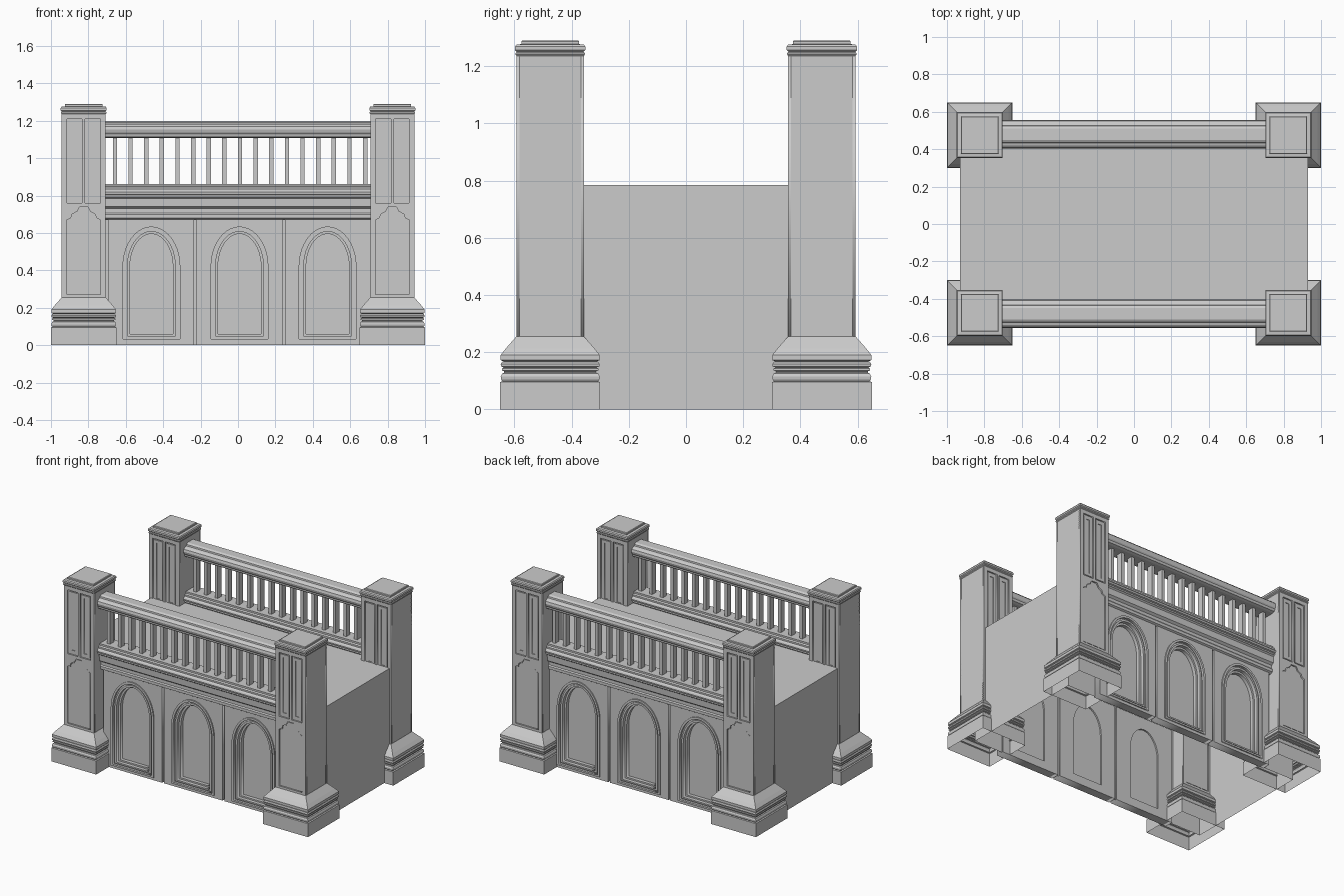
import bpy, bmesh, math
from mathutils import Matrix

if "Cube" in bpy.data.objects:
    bpy.data.objects.remove(bpy.data.objects["Cube"])

PX, PY = -0.825, -0.475      # pillar centre
RY = -0.48                   # railing centre line


def finish(name, mesh, axes):
    """Add the object and mirror it over the model centre."""
    ob = bpy.data.objects.new(name, mesh)
    bpy.context.collection.objects.link(ob)
    if any(axes):
        m = ob.modifiers.new("mirror", 'MIRROR')
        m.use_axis = axes
        m.use_mirror_merge = False
    return ob


def from_bm(name, bm, axes):
    bmesh.ops.recalc_face_normals(bm, faces=bm.faces)
    mesh = bpy.data.meshes.new(name)
    bm.to_mesh(mesh)
    bm.free()
    return finish(name, mesh, axes)


def plate(name, loops, y0, y1, axes):
    """Flat plate in the XZ plane from y0 to y1; inner loops become holes."""
    cu = bpy.data.curves.new(name, 'CURVE')
    cu.dimensions, cu.fill_mode = '2D', 'BOTH'
    cu.extrude = abs(y1 - y0) / 2
    for loop in loops:
        sp = cu.splines.new('POLY')
        sp.points.add(len(loop) - 1)
        for p, (x, z) in zip(sp.points, loop):
            p.co = (x, z, 0, 1)
        sp.use_cyclic_u = True
    tmp = bpy.data.objects.new(name + "_outline", cu)
    bpy.context.collection.objects.link(tmp)
    deps = bpy.context.evaluated_depsgraph_get()
    mesh = bpy.data.meshes.new_from_object(tmp.evaluated_get(deps))
    bpy.data.objects.remove(tmp)
    mesh.transform(Matrix.Translation((0, (y0 + y1) / 2, 0)) @ Matrix.Rotation(math.pi / 2, 4, 'X'))
    return finish(name, mesh, axes)


def rect(x0, x1, z0, z1):
    return [(x0, z0), (x1, z0), (x1, z1), (x0, z1)]


def arch(cx, h, z0, spring=0.42, n=20):
    """Arched outline of half width h, slightly taller than round."""
    rise = h + 0.06
    return [(cx - h, z0), (cx + h, z0)] + [
        (cx + h * math.cos(math.pi * i / n), spring + rise * math.sin(math.pi * i / n))
        for i in range(n + 1)]


def square_tower(name, cx, cy, profile, axes):
    """Stack of square rings (half x, half y, z), open at the bottom."""
    bm = bmesh.new()
    rings = [[bm.verts.new((cx + sx * hx, cy + sy * hy, z))
              for sx, sy in ((-1, -1), (1, -1), (1, 1), (-1, 1))] for hx, hy, z in profile]
    for a, b in zip(rings, rings[1:]):
        for i in range(4):
            j = (i + 1) % 4
            bm.faces.new((a[i], a[j], b[j], b[i]))
    bm.faces.new(rings[-1])
    return from_bm(name, bm, axes)


def moulding(name, front, back, x0, x1):
    """Profile of (half depth, z) run along x."""
    pts = [(RY - h, z) for h, z in front] + [(RY + h, z) for h, z in reversed(back)]
    bm = bmesh.new()
    f = bm.faces.new([bm.verts.new((x0, y, z)) for y, z in pts])
    out = bmesh.ops.extrude_face_region(bm, geom=[f], use_keep_orig=True)
    verts = [v for v in out['geom'] if isinstance(v, bmesh.types.BMVert)]
    bmesh.ops.translate(bm, verts=verts, vec=(x1 - x0, 0, 0))
    return from_bm(name, bm, (False, True, False))


BOTH, FB = (True, True, False), (False, True, False)

# main block with the deck on top, open underneath
square_tower("deck_block", 0, 0, [(0.93, 0.46, 0), (0.93, 0.46, 0.785)], (False,) * 3)

# pillar feet
foot = [(.175, 0), (.175, .095), (.167, .098), (.172, .105), (.173, .115), (.168, .125),
        (.161, .128), (.161, .133), (.169, .136), (.169, .143), (.161, .146), (.172, .15),
        (.173, .158), (.168, .166), (.163, .168), (.173, .172), (.173, .19),
        (.155, .213), (.118, .255)]
square_tower("pillar_foot", PX, PY, [(h, h, z) for h, z in foot], BOTH)

# pillar shafts and caps
square_tower("pillar_shaft", PX, PY, [(.1175, .108, .2), (.1175, .108, 1.24)], BOTH)
cap = [(.1175, 1.235), (.121, 1.24), (.121, 1.246), (.117, 1.25), (.123, 1.256), (.123, 1.268),
       (.118, 1.275), (.101, 1.277), (.101, 1.287), (.097, 1.29)]
square_tower("pillar_cap", PX, PY, [(h, h, z) for h, z in cap], BOTH)

# carved panelling on the front and back face of each shaft
half_top = [(.09, .67), (.068, .68), (.062, .70), (.035, .715), (.022, .74)]
lower = [(-.09, .27), (.09, .27)] + half_top + [(-x, z) for x, z in reversed(half_top)]
lower = [(PX + x, z) for x, z in lower]
lower_in = [(PX + (x - PX) * .94, .51 + (z - .51) * .975) for x, z in lower]
for side, s in (("outer", -1), ("inner", 1)):
    y_in, y_mid, y_out = (PY + s * d for d in (.105, .113, .1185))
    uppers = [rect(PX - .09, PX - .008, .76, 1.21), rect(PX + .008, PX + .09, .76, 1.21)]
    plate(f"pillar_{side}_frame", [rect(PX - .1175, PX + .1175, .235, 1.24), lower] + uppers,
          y_in, y_out, BOTH)
    plate(f"pillar_{side}_lower_panel", [lower_in], y_in, y_mid, BOTH)
    for k, cx in (("left", PX - .049), ("right", PX + .049)):
        plate(f"pillar_{side}_{k}_panel_trim",
              [rect(cx - .033, cx + .033, .77, 1.20), rect(cx - .014, cx + .014, .79, 1.18)],
              y_in, y_mid, BOTH)

# arcade of three arched bays on the front and back
for i, cx in enumerate((-0.463, 0.008, 0.479)):
    plate(f"bay_wall_{i}", [rect(cx - .229, cx + .229, .0, .677), arch(cx, .165, .022)],
          -.45, -.51, FB)
    steps = [(.167, .152, .020, .032, -.518), (.152, .142, .032, .040, -.502),
             (.142, .128, .040, .050, -.510), (.128, .115, .050, .060, -.485)]
    for j, (ho, hi, zo, zi, y) in enumerate(steps):
        plate(f"bay_arch_{i}_{j}", [arch(cx, ho, zo), arch(cx, hi, zi)], -.45, y, FB)

# cornice between arcade and balustrade
lip = [(.06, .79), (.066, .793), (.066, .803), (.075, .807), (.077, .818), (.072, .828),
       (.062, .834), (.062, .845), (.05, .85), (.05, .862)]
moulding("cornice", [(.025, .67), (.042, .68), (.042, .70), (.036, .708), (.036, .73),
                     (.052, .742), (.055, .785)] + lip,
         [(.01, .67), (.01, .78), (.055, .78)] + lip, -.71, .71)

# hand rail
rail = [(.045, 1.108), (.062, 1.114), (.066, 1.122), (.066, 1.13), (.072, 1.138), (.076, 1.152),
        (.072, 1.168), (.06, 1.178), (.046, 1.182), (.044, 1.192), (.03, 1.2)]
moulding("hand_rail", rail, rail, -.71, .71)

# balusters
bm = bmesh.new()
for i in range(17):
    bmesh.ops.create_cube(bm, size=1, matrix=Matrix.Translation((-.658 + i * .0836, RY, .985))
                          @ Matrix.Diagonal((.023, .042, .26, 1)))
from_bm("balusters", bm, FB)
